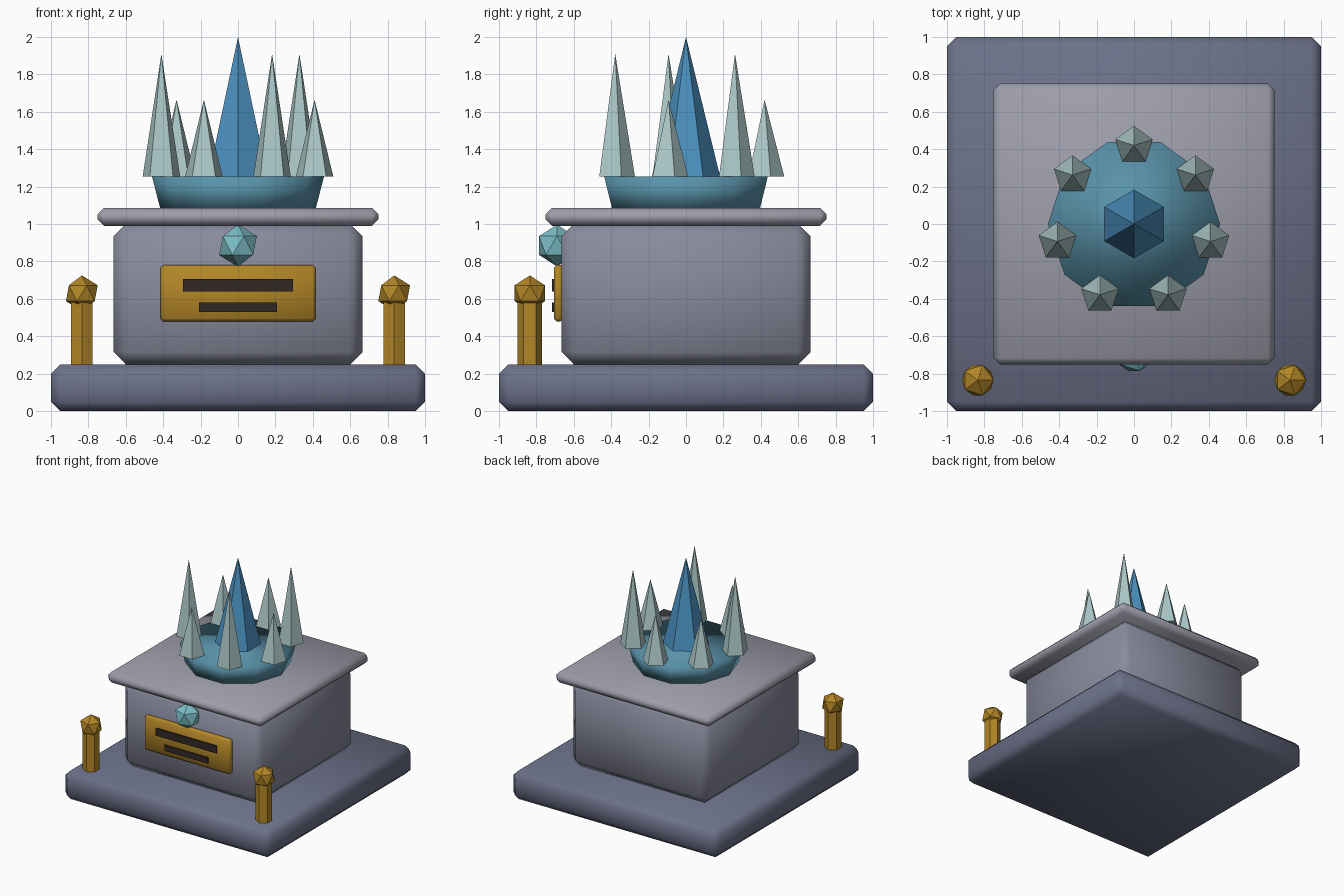
import bpy, bmesh
from math import sin, cos, pi
from mathutils import Matrix

if "Cube" in bpy.data.objects:
    bpy.data.objects.remove(bpy.data.objects["Cube"])


def material(name, rgb):
    m = bpy.data.materials.new(name)
    m.diffuse_color = (*rgb, 1)
    m.use_nodes = True
    m.node_tree.nodes["Principled BSDF"].inputs["Base Color"].default_value = m.diffuse_color
    return m


SLATE = material("slate", (0.15, 0.165, 0.25))
STONE = material("stone", (0.25, 0.26, 0.34))
PALE = material("pale_stone", (0.34, 0.34, 0.41))
GOLD = material("gold", (0.45, 0.24, 0.02))
DARK = material("dark", (0.03, 0.02, 0.017))
TEAL = material("teal", (0.10, 0.29, 0.40))
BLUE = material("blue", (0.07, 0.28, 0.52))
ICE = material("ice", (0.42, 0.58, 0.58))
AQUA = material("aqua", (0.20, 0.52, 0.57))


def finish(name, bm, mat, smooth=False):
    me = bpy.data.meshes.new(name)
    bm.normal_update()
    for f in bm.faces:
        f.smooth = smooth
    bm.to_mesh(me)
    bm.free()
    me.materials.append(mat)
    ob = bpy.data.objects.new(name, me)
    bpy.context.collection.objects.link(ob)
    return ob


def box(name, lo, hi, mat, bevel=0):
    bm = bmesh.new()
    size = [b - a for a, b in zip(lo, hi)]
    mid = [(a + b) / 2 for a, b in zip(lo, hi)]
    bmesh.ops.create_cube(bm, size=1, matrix=Matrix.Translation(mid) @ Matrix.Diagonal((*size, 1)))
    if bevel:
        bmesh.ops.bevel(bm, geom=bm.edges[:], offset=bevel, segments=1,
                        profile=0.5, affect='EDGES')
    return finish(name, bm, mat, smooth=bevel > 0)


def prism(name, sides, x, y, z0, z1, r0, r1, mat, start=pi / 2, smooth=False):
    """Tapered prism; r1 = 0 makes a pointed spike. start is the first corner's angle."""
    bm = bmesh.new()

    def ring(r, z):
        return [bm.verts.new((x + r * cos(start + 2 * pi * i / sides),
                              y + r * sin(start + 2 * pi * i / sides), z)) for i in range(sides)]

    low = ring(r0, z0)
    bm.faces.new(low[::-1])
    high = ring(r1, z1) if r1 else [bm.verts.new((x, y, z1))]
    if r1:
        bm.faces.new(high)
    for i in range(sides):
        j = (i + 1) % sides
        bm.faces.new([low[i], low[j], high[j], high[i]] if r1 else [low[i], low[j], high[0]])
    return finish(name, bm, mat, smooth)


def gem(name, loc, r, mat):
    bm = bmesh.new()
    bmesh.ops.create_icosphere(bm, subdivisions=1, radius=r, matrix=Matrix.Translation(loc))
    return finish(name, bm, mat)


# Stepped pedestal
box("base", (-1, -1, 0), (1, 1, 0.25), SLATE, 0.05)
box("pedestal_body", (-0.665, -0.665, 0.25), (0.665, 0.665, 1.0), STONE, 0.065)
box("cap_slab", (-0.75, -0.75, 0.99), (0.75, 0.75, 1.085), PALE, 0.033)

# Front plaque with two dark bars and a gem above
box("plaque", (-0.415, -0.706, 0.48), (0.415, -0.655, 0.78), GOLD, 0.015)
box("plaque_bar_upper", (-0.293, -0.717, 0.64), (0.293, -0.695, 0.705), DARK)
box("plaque_bar_lower", (-0.208, -0.717, 0.53), (0.208, -0.695, 0.58), DARK)
gem("front_gem", (0, -0.69, 0.885), 0.112, AQUA)

# Front corner posts
for side, s in (("left", -1), ("right", 1)):
    prism(f"post_{side}", 6, s * 0.835, -0.835, 0.25, 0.61, 0.066, 0.066, GOLD)
    gem(f"post_finial_{side}", (s * 0.835, -0.835, 0.63), 0.095, GOLD)

# Crystal crown: dish, centre spike, ring of alternating spikes
prism("dish", 10, 0, 0, 1.08, 1.255, 0.415, 0.46, TEAL, start=0, smooth=True)
prism("centre_spike", 6, 0, 0, 1.25, 2.0, 0.183, 0, BLUE)
for k in range(7):
    a = pi / 2 - 2 * pi * k / 7
    prism(f"ring_spike_{k + 1}", 5, 0.42 * cos(a), 0.42 * sin(a), 1.255,
          1.91 if k % 2 else 1.665, 0.105, 0, ICE)
